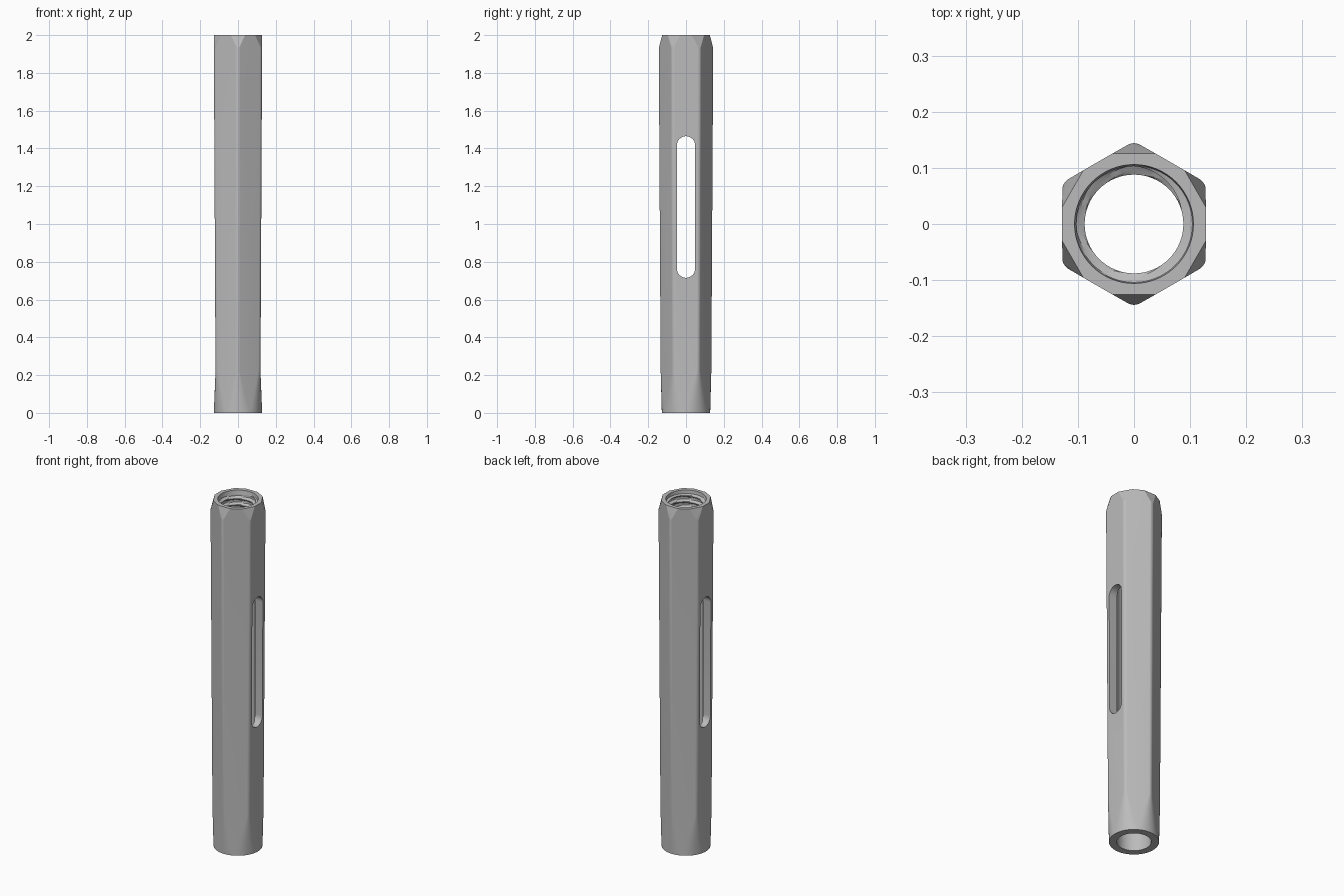
import bpy, bmesh, math
from math import cos, sin, pi
from mathutils import Vector

HEIGHT = 2.0
C30 = cos(pi / 6)

cube = bpy.data.objects.get("Cube")
if cube:
    bpy.data.objects.remove(cube, do_unlink=True)

steel = bpy.data.materials.new("grey_steel")
steel.use_nodes = True
colour = (0.5, 0.5, 0.5, 1)
steel.diffuse_color = colour
steel.node_tree.nodes["Principled BSDF"].inputs["Base Color"].default_value = colour


def make_object(name, bm):
    bmesh.ops.recalc_face_normals(bm, faces=bm.faces)
    mesh = bpy.data.meshes.new(name)
    bm.to_mesh(mesh)
    bm.free()
    mesh.materials.append(steel)
    ob = bpy.data.objects.new(name, mesh)
    bpy.context.collection.objects.link(ob)
    return ob


def loft(rings):
    """Closed solid through a stack of matching point rings."""
    bm = bmesh.new()
    rows = [[bm.verts.new(p) for p in ring] for ring in rings]
    n = len(rows[0])
    for low, high in zip(rows, rows[1:]):
        for i in range(n):
            j = (i + 1) % n
            bm.faces.new((low[i], low[j], high[j], high[i]))
    bm.faces.new(rows[0][::-1])
    bm.faces.new(rows[-1])
    return bm


def rounded_hexagon(z, apothem, radius, steps=8):
    """Hexagon with corners on +y and -y, built from six corner arcs."""
    c = (apothem - radius) / C30
    points = []
    for k in range(6):
        a = pi / 6 + k * pi / 3
        for s in range(steps + 1):
            f = a + (s / steps - 0.5) * pi / 3
            points.append(Vector((c * cos(a) + radius * cos(f),
                                  c * sin(a) + radius * sin(f), z)))
    return points


# Tapered hexagonal body blending into a round foot
bm = loft([rounded_hexagon(0, 0.128, 0.128),
           rounded_hexagon(0.22, 0.119, 0.022),
           rounded_hexagon(HEIGHT, 0.128, 0.022)])
bmesh.ops.remove_doubles(bm, verts=bm.verts, dist=1e-5)

# Flat chamfers across the six upper corners
for k in range(6):
    a = pi / 6 + k * pi / 3
    out = Vector((cos(a), sin(a), 0))
    normal = out * 0.07 + Vector((0, 0, 0.0185))
    cut = bmesh.ops.bisect_plane(
        bm, geom=bm.verts[:] + bm.edges[:] + bm.faces[:], dist=1e-6,
        plane_co=out * 0.126 + Vector((0, 0, HEIGHT)),
        plane_no=normal.normalized(), clear_outer=True)
    rim = [e for e in cut["geom_cut"] if isinstance(e, bmesh.types.BMEdge)]
    bmesh.ops.holes_fill(bm, edges=rim, sides=0)
body = make_object("hex_sleeve", bm)

# Bore with a helical thread in its upper part
MINOR, MAJOR, PITCH, START = 0.088, 0.103, 0.036, 1.56
SEGMENTS = 64


def bore_ring(z, lip=0.0):
    ring = []
    for i in range(SEGMENTS):
        t = i / SEGMENTS
        r = MINOR
        if z > START:
            phase = (z / PITCH - t) % 1
            groove = min(1, max(0, 2 - abs(phase - 0.5) * 5))
            r += (MAJOR - MINOR) * groove * min(1, (z - START) / PITCH)
        r = max(r, lip)
        ring.append((r * cos(2 * pi * t), r * sin(2 * pi * t), z))
    return ring


TOP = HEIGHT - 0.022
count = round((TOP - START) / PITCH * 8)
rings = [bore_ring(-0.05), bore_ring(START)]
rings += [bore_ring(START + (TOP - START) * k / count) for k in range(1, count + 1)]
rings += [bore_ring(TOP + 0.003, 0.104), bore_ring(HEIGHT, 0.106),
          bore_ring(HEIGHT + 0.05, 0.106)]
bore = make_object("bore_cutter", loft(rings))

# Long round-ended slot through both side flats
LOW, HIGH, HALF = 0.715, 1.465, 0.048
outline = []
for k in range(34):
    a = pi * (k % 17) / 16 + (pi if k > 16 else 0)
    centre = LOW + HALF if k > 16 else HIGH - HALF
    outline.append((HALF * cos(a), centre + HALF * sin(a)))
slot = make_object("slot_cutter", loft([[(x, y, z) for y, z in outline]
                                        for x in (-0.3, 0.3)]))

bpy.ops.object.select_all(action="DESELECT")
bpy.context.view_layer.objects.active = body
body.select_set(True)
for cutter in (bore, slot):
    cutter.hide_render = True
    mod = body.modifiers.new(cutter.name, "BOOLEAN")
    mod.operation = "DIFFERENCE"
    mod.solver = "EXACT"
    mod.object = cutter
    bpy.ops.object.modifier_apply(modifier=mod.name)
    bpy.data.objects.remove(cutter, do_unlink=True)

bpy.ops.object.shade_smooth_by_angle(angle=math.radians(20))
